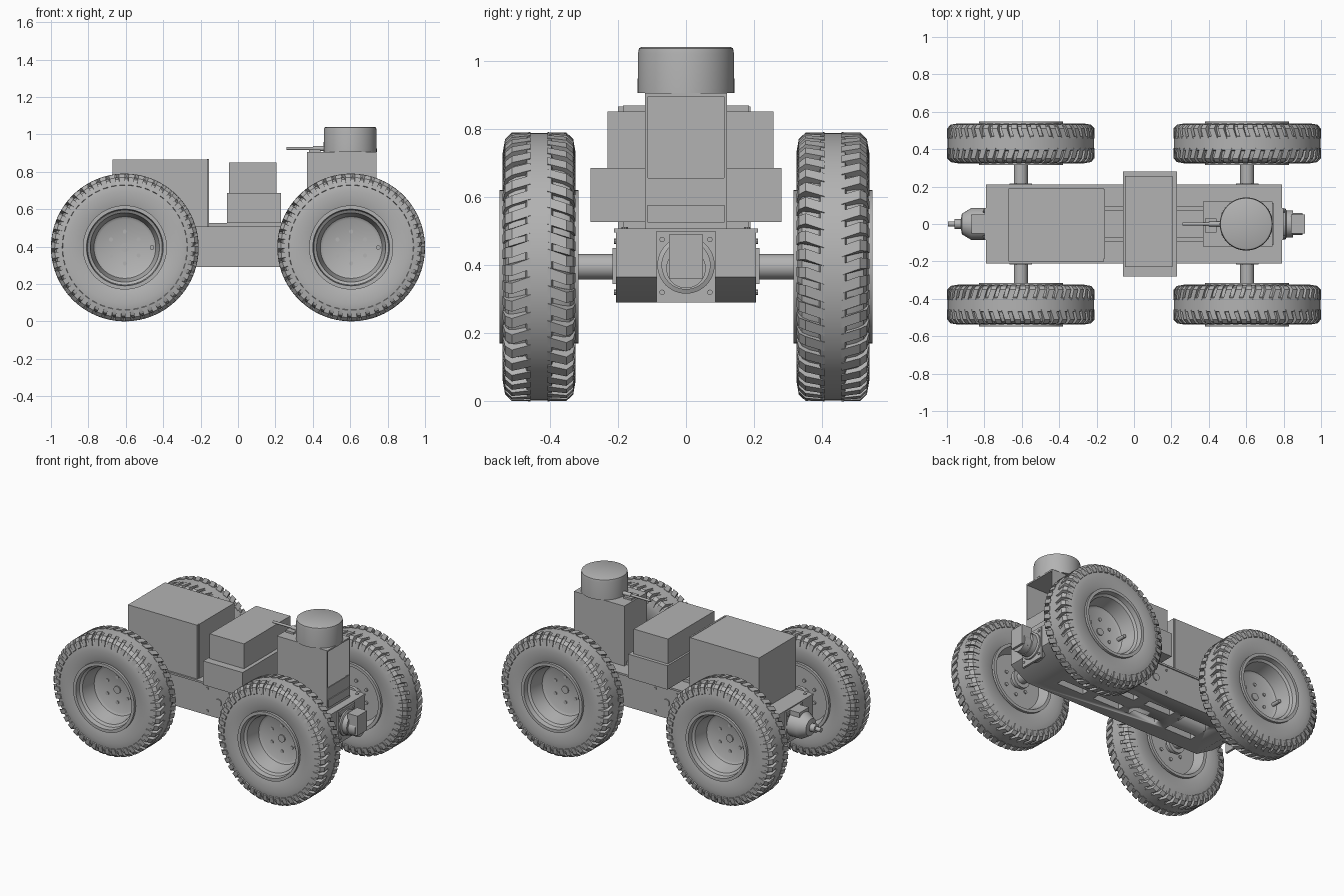
import bpy, bmesh
from math import sin, cos, pi, radians
from mathutils import Matrix

cube = bpy.data.objects.get("Cube")
if cube:
    bpy.data.objects.remove(cube, do_unlink=True)

grey = bpy.data.materials.new("plain grey")
grey.use_nodes = True
grey.diffuse_color = (0.45, 0.45, 0.45, 1)
grey.node_tree.nodes["Principled BSDF"].inputs["Base Color"].default_value = (0.45, 0.45, 0.45, 1)

ALONG = {"z": Matrix(), "x": Matrix.Rotation(pi / 2, 4, "Y"), "y": Matrix.Rotation(-pi / 2, 4, "X")}


def place(name, mesh, loc=(0, 0, 0), turn=0):
    ob = bpy.data.objects.new(name, mesh)
    ob.location, ob.rotation_euler.z = loc, turn
    bpy.context.collection.objects.link(ob)
    return ob


def to_mesh(name, bm, angle=35):
    bmesh.ops.remove_doubles(bm, verts=bm.verts, dist=1e-5)
    bmesh.ops.recalc_face_normals(bm, faces=bm.faces)
    mesh = bpy.data.meshes.new(name)
    bm.to_mesh(mesh)
    bm.free()
    mesh.materials.append(grey)
    mesh.shade_smooth()
    mesh.set_sharp_from_angle(angle=radians(angle))
    return mesh


def box(name, x, y, z):
    bm = bmesh.new()
    bmesh.ops.create_cube(bm, size=1)
    mid = [(a + b) / 2 for a, b in (x, y, z)]
    bmesh.ops.scale(bm, verts=bm.verts, vec=[b - a for a, b in (x, y, z)])
    return place(name, to_mesh(name, bm), mid)


def turned(bm, profile, axis="z", segs=48):
    """Revolve (radius, height) points about an axis."""
    rings = [[bm.verts.new(ALONG[axis] @ Matrix.Rotation(2 * pi * i / segs, 4, "Z").to_3x3().to_4x4()
              @ Matrix.Translation((r, 0, h)).translation) for r, h in profile] for i in range(segs)]
    for i in range(segs):
        a, b = rings[i], rings[(i + 1) % segs]
        for j in range(len(profile) - 1):
            quad = (a[j], a[j + 1], b[j + 1], b[j])
            if profile[j][0] == 0:
                quad = quad[:3]
                bm.faces.new(quad)
            elif profile[j + 1][0] == 0:
                bm.faces.new((a[j], a[j + 1], b[j]))
            else:
                bm.faces.new(quad)


def lathe(name, profile, loc, axis="z", segs=48):
    bm = bmesh.new()
    turned(bm, profile, axis, segs)
    return place(name, to_mesh(name, bm), loc)


def rod(name, r, a, b, loc, axis, segs=32):
    return lathe(name, [(0, a), (r, a), (r, b), (0, b)], loc, axis, segs)


# Tyre: rounded carcass, raised centre rib and slanted shoulder lugs
def tyre_mesh():
    bm = bmesh.new()
    half = [(.21, .09), (.235, .1), (.3, .104), (.345, .1), (.366, .09), (.376, .07), (.378, .04), (.392, .036)]
    loop = half + [(r, -a) for r, a in reversed(half)]
    turned(bm, loop + loop[:1], "y", 92)
    count = 46
    lug = [(.025, .37), (.025, .395), (.08, .394), (.1, .375), (.107, .335), (.097, .33)]
    for side in (1, -1):
        for i in range(count):
            t = 2 * pi * (i + (.5 if side < 0 else 0)) / count
            ends = []
            for w in (-.041, .041):
                ring = []
                for a, r in lug:
                    ang = t + w + .9 * (min(a, .08) - .05)
                    ring.append(bm.verts.new((r * cos(ang), side * a, r * sin(ang))))
                ends.append(ring)
            p, q = ends
            bm.faces.new(p)
            bm.faces.new(q)
            for j in range(len(lug)):
                k = (j + 1) % len(lug)
                bm.faces.new((p[j], p[k], q[k], q[j]))
    return to_mesh("tyre", bm, 30)


# Rim: deep dish with lips on both sides, bolts and a valve
def rim_mesh():
    bm = bmesh.new()
    outer = [(0, -.03), (.15, -.03), (.165, -.02), (.185, .075), (.2, .085), (.205, .116), (.225, .116),
             (.225, .1), (.212, .095)]
    inner = [(.212, -.095), (.225, -.1), (.225, -.116), (.205, -.116), (.18, -.05), (0, -.05)]
    turned(bm, outer + inner, "y", 64)

    def stud(x, z, r, a, b, segs=12):
        part = bmesh.new()
        turned(part, [(0, a), (r, a), (r, b), (0, b)], "y", segs)
        bmesh.ops.translate(part, verts=part.verts, vec=(x, 0, z))
        tmp = bpy.data.meshes.new("tmp")
        part.to_mesh(tmp)
        part.free()
        bm.from_mesh(tmp)
        bpy.data.meshes.remove(tmp)

    for i in range(6):
        t = i * pi / 3 + pi / 6
        stud(.085 * cos(t), .085 * sin(t), .011, -.058, -.024)
    stud(0, 0, .024, -.06, -.022, 20)
    stud(-.145, 0, .012, -.03, .03)
    return to_mesh("rim", bm)


tyre, rim = tyre_mesh(), rim_mesh()
for end, x in (("front", .605), ("rear", -.605)):
    for side, s in (("left", 1), ("right", -1)):
        hub = (x, s * .431, .395)
        turn = 0 if s > 0 else pi
        place(f"{end}_{side}_tyre", tyre, hub, turn)
        place(f"{end}_{side}_rim", rim, hub, turn)
        rod(f"{end}_{side}_hub_flange", .062, -.012, .012, (x, s * .335, .395), "y")
        box(f"{end}_{side}_axle_bracket", (x - .06, x + .06), sorted((s * .19, s * .216)), (.345, .45))
    rod(f"{end}_axle", .037, -.39, .39, (x, 0, .395), "y")

# Chassis tub with sloping ends and slots in its floor
side = [(-.79, .505), (-.79, .365), (-.66, .29), (.66, .29), (.79, .365), (.79, .505)]
bm = bmesh.new()
face = bm.faces.new([bm.verts.new((x, -.205, z)) for x, z in side])
ext = bmesh.ops.extrude_face_region(bm, geom=[face])
bmesh.ops.translate(bm, verts=[v for v in ext["geom"] if isinstance(v, bmesh.types.BMVert)], vec=(0, .41, 0))
chassis = place("chassis", to_mesh("chassis", bm))
for i, x in enumerate((-.42, -.14, .14, .42)):
    for s in (1, -1):
        cutter = box(f"floor_slot_cutter_{i}", (x - .1, x + .1), (s * .07 - .025, s * .07 + .025), (.25, .33))
        cutter.hide_render = True
        cutter.hide_viewport = True
        cutter.display_type = "WIRE"
        cut = chassis.modifiers.new("slot", "BOOLEAN")
        cut.operation, cut.object = "DIFFERENCE", cutter
box("top_deck", (-.79, .79), (-.212, .212), (.495, .507))

# Chassis bolts
for s in (1, -1):
    rod("side_port", .024, -.006, .006, (0, s * .205, .395), "y")
    for x in (-.08, .08):
        for z in (.32, .47):
            rod("side_bolt", .008, -.006, .006, (x, s * .205, z), "y", 10)
    for x in (-.75, .75):
        rod("deck_bolt", .01, 0, .006, (x, s * .18, .505), "z", 10)
    rod("deck_bolt", .012, 0, .006, (.34, s * .08, .505), "z", 10)
    box("deck_rail", (-.16, .37), sorted((s * .07, s * .095)), (.505, .527))

# Cargo boxes
box("rear_box", (-.67, -.16), (-.2, .19), (.505, .865))
box("rear_box_trim", (-.166, -.155), (-.185, .185), (.505, .868))
box("middle_lower_box", (-.06, .23), (-.28, .28), (.526, .685))
box("middle_upper_box", (-.047, .205), (-.23, .257), (.685, .85))

# Sensor tower: thin-walled housing open at the front end
for s in (1, -1):
    box("tower_side", (.37, .74), sorted((s * .112, s * .12)), (.505, .905))
box("tower_back", (.37, .378), (-.12, .12), (.505, .905))
box("tower_roof", (.37, .74), (-.12, .12), (.895, .905))
box("tower_sill", (.732, .74), (-.12, .12), (.505, .655))
box("tower_sill_plate", (.74, .746), (-.113, .113), (.525, .577))
lathe("sensor_drum", [(0, .905), (.142, .905), (.141, 1.02), (.138, 1.036), (.13, 1.04), (0, 1.04)], (.6, 0, 0), "z", 64)
rod("barrel", .008, .26, .47, (0, 0, .924), "x", 12)
rod("barrel_sleeve", .013, .40, .47, (0, 0, .924), "x", 16)
box("barrel_mount", (.38, .44), (-.045, .03), (.905, .918))

# Drive units on the two ends
for end, s in (("front", 1), ("rear", -1)):
    box(f"{end}_motor_plate", sorted((s * .785, s * .8)), (-.086, .086), (.29, .5))
    for y in (-.07, .07):
        for z in (.32, .475):
            rod(f"{end}_plate_bolt", .008, -.006, .006, (s * .8, y, z), "x", 10)
lathe("front_motor", [(0, .74), (.084, .74), (.084, .81), (.072, .815), (.072, .85), (0, .85)], (0, 0, .4), "x")
box("front_motor_block", (.84, .915), (-.05, .05), (.36, .49))
rod("front_motor_cap", .058, .84, .9, (0, 0, .39), "x")
lathe("rear_motor", [(0, -.96), (.026, -.96), (.026, -.925), (.055, -.92), (.085, -.87), (.085, -.67), (0, -.67)],
      (0, 0, .4), "x")
rod("rear_motor_shaft", .014, -.995, -.95, (0, 0, .4), "x", 16)
box("rear_terminal_box", (-.87, -.79), (-.05, .05), (.46, .5))
